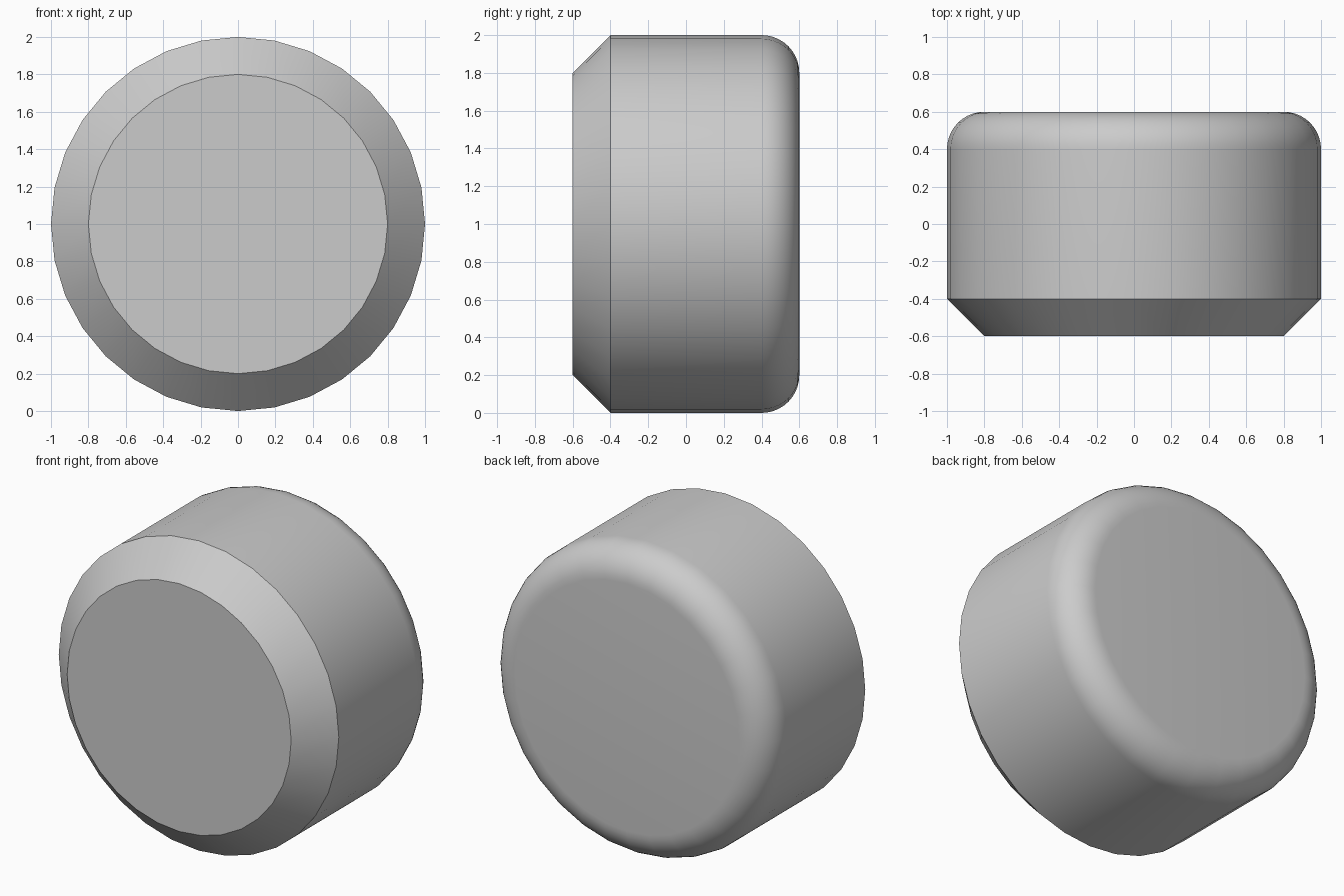
import bpy, bmesh, math

cube = bpy.data.objects.get("Cube")
if cube:
    bpy.data.objects.remove(cube)

SIDES = 32
FILLET_STEPS = 10
RADIUS, EDGE = 1.0, 0.2
FRONT, BACK = -0.6, 0.6

# Plain grey finish
grey = bpy.data.materials.new("light grey")
grey.use_nodes = True
colour = (0.6, 0.6, 0.6, 1)
grey.diffuse_color = colour
grey.node_tree.nodes["Principled BSDF"].inputs["Base Color"].default_value = colour

# Profile as (radius, y): chamfered front edge, straight wall, rounded back edge
profile = [(RADIUS - EDGE, FRONT), (RADIUS, FRONT + EDGE)]
for i in range(FILLET_STEPS + 1):
    a = math.pi / 2 * i / FILLET_STEPS
    profile.append((RADIUS - EDGE + EDGE * math.cos(a),
                    BACK - EDGE + EDGE * math.sin(a)))

# Rings around the y axis, joined by quads and closed with flat caps
bm = bmesh.new()
rings = []
for r, y in profile:
    angles = [math.tau * k / SIDES for k in range(SIDES)]
    rings.append([bm.verts.new((r * math.cos(a), y, RADIUS + r * math.sin(a)))
                  for a in angles])
for low, high in zip(rings, rings[1:]):
    for k in range(SIDES):
        n = (k + 1) % SIDES
        bm.faces.new((low[k], low[n], high[n], high[k]))
bm.faces.new(rings[0])
bm.faces.new(rings[-1])
bmesh.ops.recalc_face_normals(bm, faces=bm.faces)

mesh = bpy.data.meshes.new("round_button")
bm.to_mesh(mesh)
bm.free()
mesh.materials.append(grey)
button = bpy.data.objects.new("round_button", mesh)
bpy.context.collection.objects.link(button)

# Smooth wall and fillet, crisp chamfer edges
bpy.ops.object.select_all(action='DESELECT')
button.select_set(True)
bpy.context.view_layer.objects.active = button
bpy.ops.object.shade_smooth_by_angle(angle=math.radians(30))
